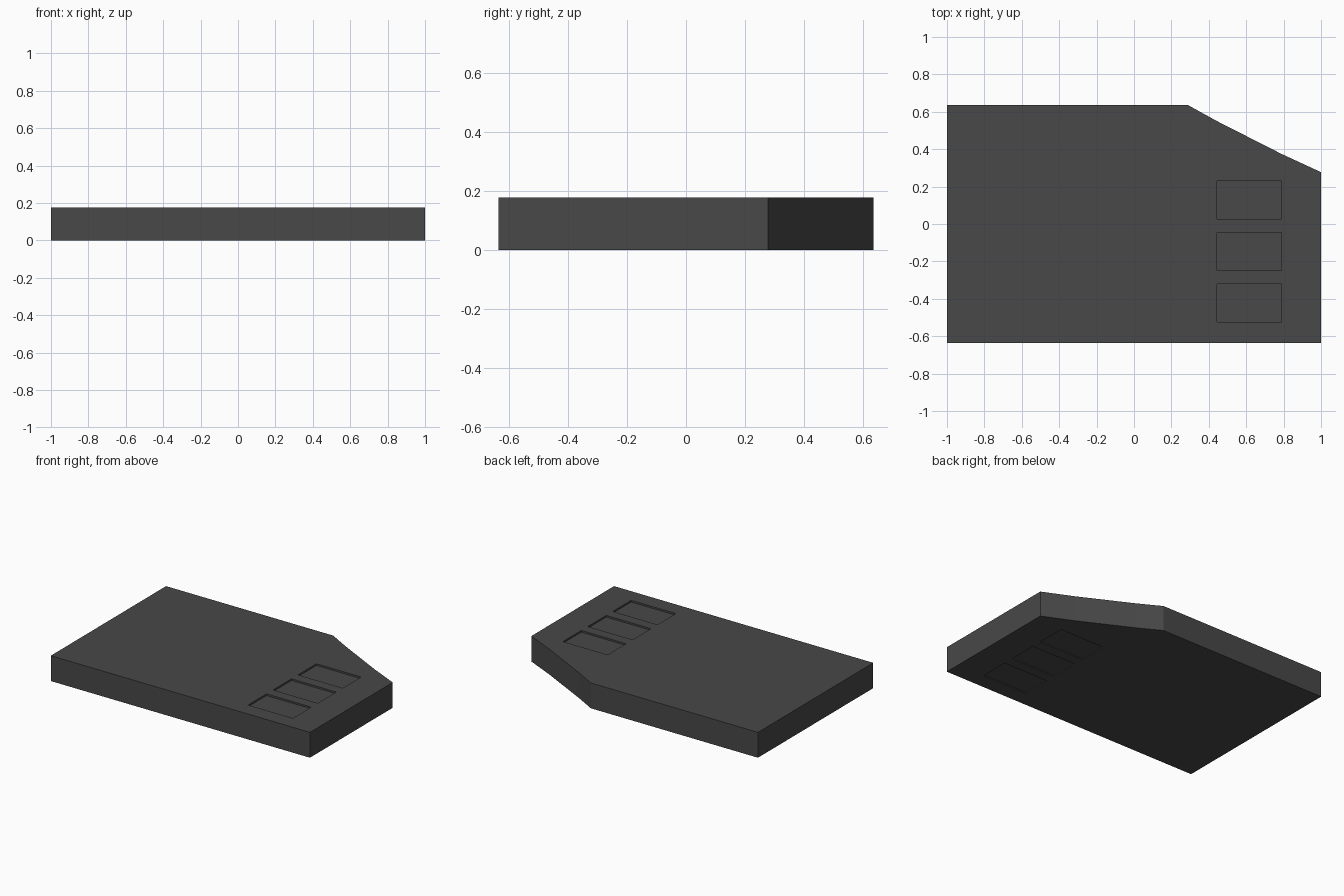
import bpy, bmesh
from mathutils import Matrix

if "Cube" in bpy.data.objects:
    bpy.data.objects.remove(bpy.data.objects["Cube"])

HEIGHT = 0.177
TOP_DEPTH, BOTTOM_DEPTH = 0.012, 0.006

# Dark plastic
dark = bpy.data.materials.new("dark_plastic")
dark.diffuse_color = (0.065, 0.065, 0.065, 1)
dark.use_nodes = True
dark.node_tree.nodes["Principled BSDF"].inputs["Base Color"].default_value = dark.diffuse_color


def make_object(name, bm):
    bmesh.ops.recalc_face_normals(bm, faces=bm.faces)
    mesh = bpy.data.meshes.new(name)
    bm.to_mesh(mesh)
    bm.free()
    mesh.materials.append(dark)
    obj = bpy.data.objects.new(name, mesh)
    bpy.context.collection.objects.link(obj)
    return obj


# Card body: outline with a slightly concave cut corner, extruded upward
outline = [(-1, -0.635), (1, -0.635), (1, 0.277), (0.79, 0.374),
           (0.44, 0.552), (0.29, 0.635), (-1, 0.635)]
bm = bmesh.new()
face = bm.faces.new([bm.verts.new((x, y, 0)) for x, y in outline])
ext = bmesh.ops.extrude_face_region(bm, geom=[face], use_keep_orig=True)
top = [v for v in ext["geom"] if isinstance(v, bmesh.types.BMVert)]
bmesh.ops.translate(bm, verts=top, vec=(0, 0, HEIGHT))
body = make_object("card_body", bm)

# Contact windows: three shallow pockets on each broad side
bm = bmesh.new()
for y in (0.128, -0.147, -0.422):
    for z, depth in ((HEIGHT, TOP_DEPTH), (0, BOTTOM_DEPTH)):
        bmesh.ops.create_cube(bm, size=1, matrix=Matrix.Translation((0.617, y, z))
                              @ Matrix.Diagonal((0.345, 0.203, depth * 2, 1)))
cutter = make_object("window_cutter", bm)
cutter.hide_render = True
cutter.hide_set(True)

cut = body.modifiers.new("windows", 'BOOLEAN')
cut.operation = 'DIFFERENCE'
cut.solver = 'EXACT'
cut.object = cutter
